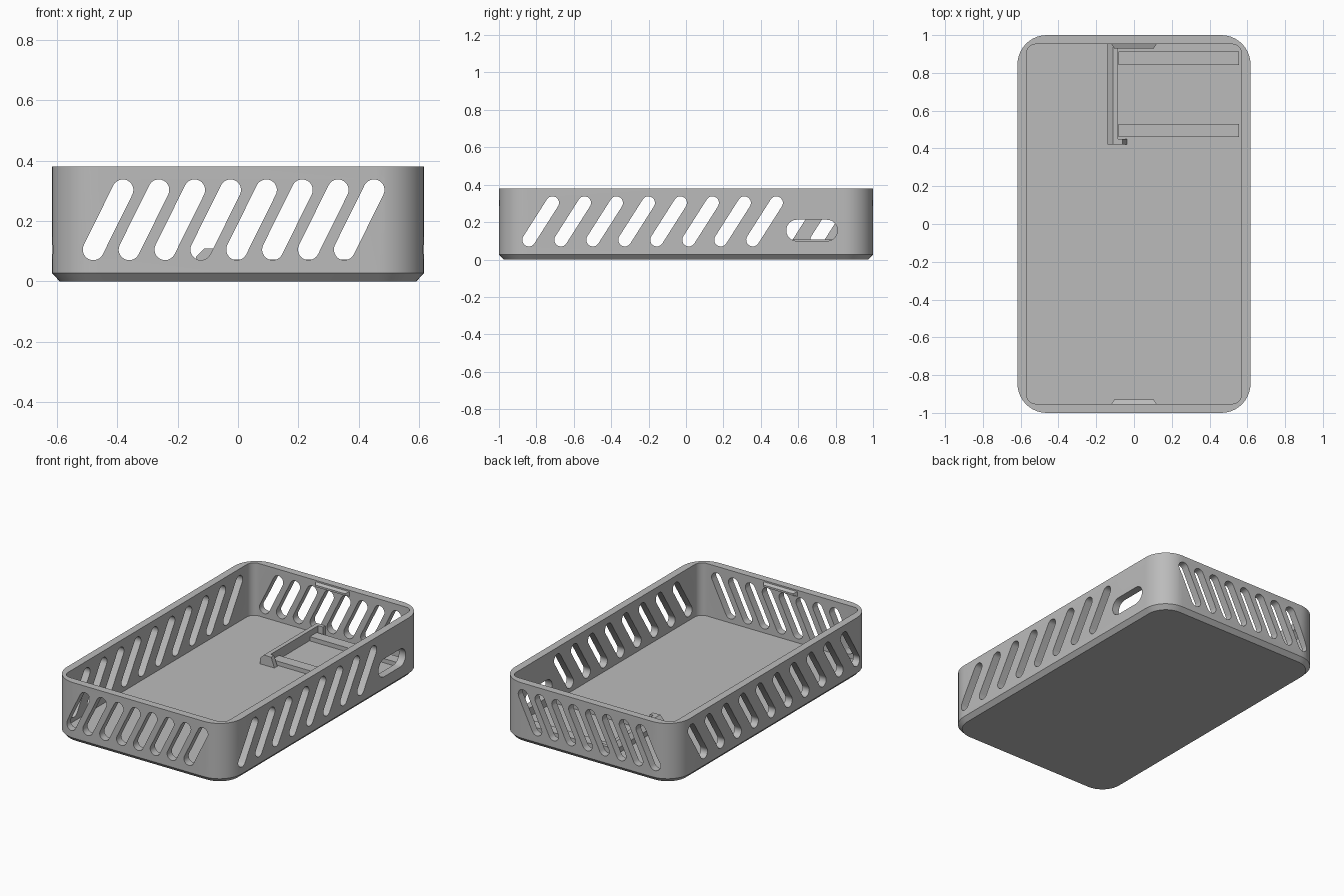
import bpy, bmesh, math
from itertools import product

if "Cube" in bpy.data.objects:
    bpy.data.objects.remove(bpy.data.objects["Cube"], do_unlink=True)

grey = bpy.data.materials.new("plain grey")
grey.use_nodes = True
grey.diffuse_color = (0.5, 0.5, 0.5, 1)
grey.node_tree.nodes["Principled BSDF"].inputs["Base Color"].default_value = grey.diffuse_color

HALF_X, HALF_Y, HEIGHT, WALL, FLOOR = 0.617, 1.0, 0.38, 0.048, 0.045


def finish(bm, name):
    bmesh.ops.recalc_face_normals(bm, faces=bm.faces)
    mesh = bpy.data.meshes.new(name)
    bm.to_mesh(mesh)
    bm.free()
    mesh.materials.append(grey)
    ob = bpy.data.objects.new(name, mesh)
    bpy.context.collection.objects.link(ob)
    return ob


def rounded_loop(bm, inset, radius, z, steps=10):
    hx, hy = HALF_X - inset - radius, HALF_Y - inset - radius
    verts = []
    for q, (sx, sy) in enumerate([(1, 1), (-1, 1), (-1, -1), (1, -1)]):
        for i in range(steps + 1):
            a = (q + i / steps) * math.pi / 2
            verts.append(bm.verts.new((sx * hx + radius * math.cos(a),
                                       sy * hy + radius * math.sin(a), z)))
    return verts


def hull(name, points):
    bm = bmesh.new()
    for p in points:
        bm.verts.new(p)
    bmesh.ops.convex_hull(bm, input=bm.verts)
    bmesh.ops.dissolve_limit(bm, angle_limit=0.01, verts=bm.verts, edges=bm.edges)
    return finish(bm, name)


def block(name, xs, ys, zs):
    return hull(name, product(xs, ys, zs))


def add_slot(bm, start, end, radius, place, depths):
    """Stadium-shaped cutter between two points (u, z), pushed through a wall."""
    angle = math.atan2(end[1] - start[1], end[0] - start[0])
    outline = []
    for centre, turn in ((end, -math.pi / 2), (start, math.pi / 2)):
        for i in range(13):
            a = angle + turn + math.pi * i / 12
            outline.append((centre[0] + radius * math.cos(a), centre[1] + radius * math.sin(a)))
    near, far = [[bm.verts.new(place(u, d, z)) for u, z in outline] for d in depths]
    bm.faces.new(near)
    bm.faces.new(far[::-1])
    for i in range(len(near)):
        bm.faces.new((near[i - 1], far[i - 1], far[i], near[i]))


# Open tray with chamfered base and rounded corners
bm = bmesh.new()
loops = [rounded_loop(bm, *ring) for ring in (
    (0.025, 0.13, 0), (0, 0.155, 0.027), (0, 0.155, HEIGHT),
    (WALL, 0.05, HEIGHT), (WALL, 0.05, FLOOR))]
for low, high in zip(loops, loops[1:]):
    for i in range(len(low)):
        bm.faces.new((low[i - 1], low[i], high[i], high[i - 1]))
bm.faces.new(loops[0])
bm.faces.new(loops[-1])
tray = finish(bm, "tray")

# Slanted vents in all four walls, and one port in the +x wall
bm = bmesh.new()
LOW, HIGH, R = 0.105, 0.303, 0.035


def along_x(u, d, z):
    return (u, d, z)


def along_y(u, d, z):
    return (d, u, z)


for side in (-1, 1):
    for i in range(8):
        x = -0.48 + 0.119 * i
        add_slot(bm, (x, LOW), (x + 0.098, HIGH), R, along_x, (side * 0.92, side * 1.1))
    for i in range(10 if side < 0 else 8):
        y = -0.84 + 0.171 * i
        add_slot(bm, (y, LOW), (y + 0.126, HIGH), R, along_y, (side * 0.55, side * 0.7))
add_slot(bm, (0.593, 0.156), (0.753, 0.156), 0.057, along_y, (0.55, 0.7))
cutter = finish(bm, "vent_cutter")
cutter.hide_render = True
cutter.hide_viewport = True
cut = tray.modifiers.new("vents", "BOOLEAN")
cut.object = cutter
cut.operation = "DIFFERENCE"
cut.solver = "EXACT"

bpy.context.view_layer.objects.active = tray
tray.select_set(True)
bpy.ops.object.modifier_apply(modifier=cut.name)
bpy.ops.object.shade_smooth_by_angle(angle=math.radians(25))
bpy.data.objects.remove(cutter, do_unlink=True)

# Snap ridges just under the rim at both ends
for side, name in ((-1, "front_snap_ridge"), (1, "back_snap_ridge")):
    root = product((-0.125, 0.125), (side * 0.96,), (0.338, 0.374))
    tip = product((-0.105, 0.105), (side * 0.93,), (0.350, 0.362))
    hull(name, list(root) + list(tip))

# Circuit board holder: side wall with sloped outer edge, end lips and two rails
TOP = 0.108
hull("holder_side_wall",
     list(product((-0.14, -0.085), (0.42, 0.955), (0.04, 0.08)))
     + list(product((-0.112, -0.085), (0.42, 0.955), (TOP,))))
hull("holder_front_lip",
     list(product((-0.14, -0.035), (0.42, 0.45), (0.04,)))
     + list(product((-0.112, -0.06), (0.42, 0.45), (TOP,))))
block("holder_back_lip", (-0.11, -0.05), (0.93, 0.955), (0.04, TOP))
for name, y in (("front_rail", 0.495), ("back_rail", 0.877)):
    block(name, (-0.082, 0.555), (y - 0.035, y + 0.035), (0.04, 0.072))
